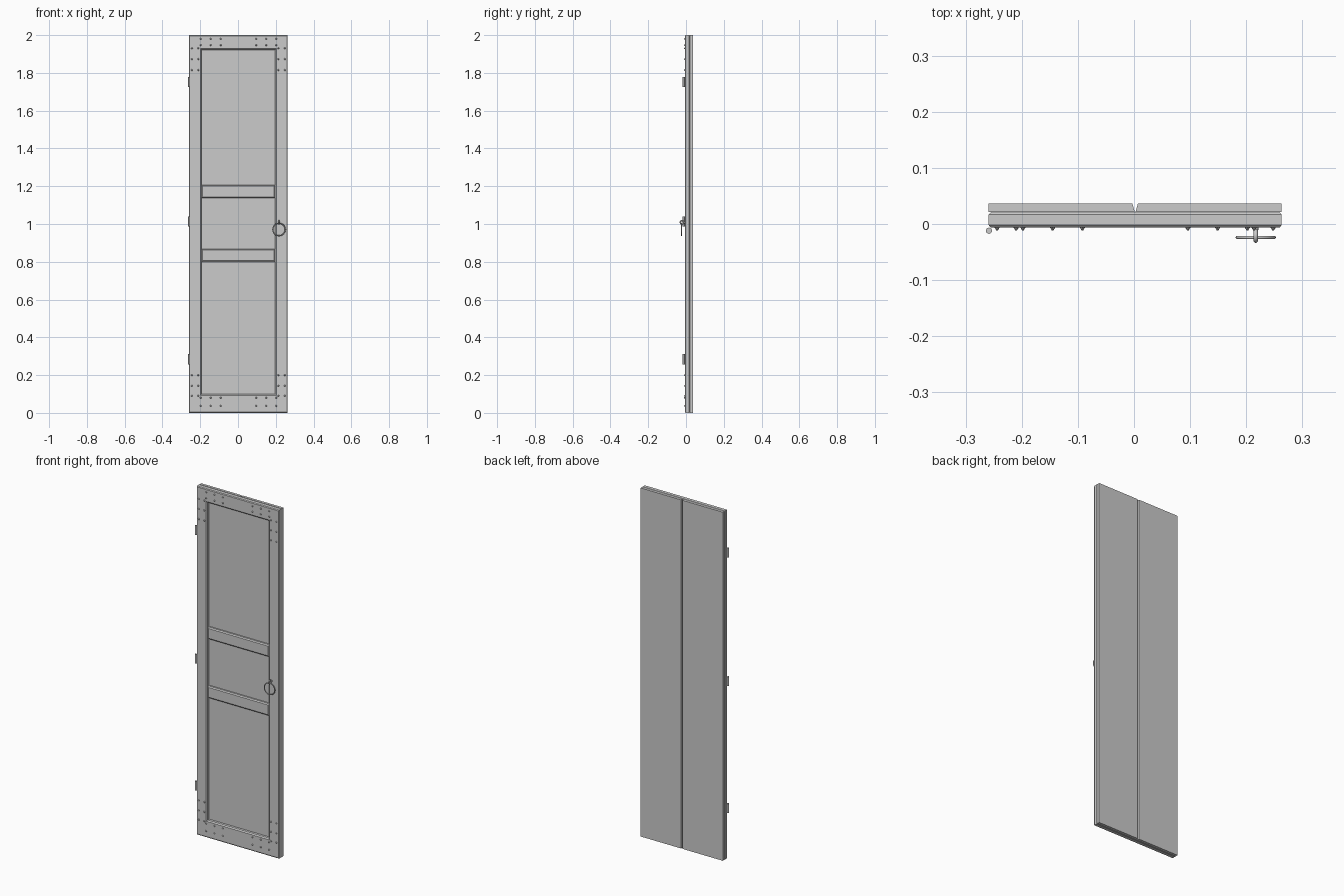
import bpy, bmesh
from math import pi
from mathutils import Matrix

cube = bpy.data.objects.get("Cube")
if cube:
    bpy.data.objects.remove(cube)

# Single grey colour
GREY = (0.6, 0.6, 0.6, 1)
grey = bpy.data.materials.new("plain grey")
grey.use_nodes = True
grey.diffuse_color = GREY
grey.node_tree.nodes["Principled BSDF"].inputs["Base Color"].default_value = GREY

MID = 0.002          # centre line of the door
HALF = 0.261         # half the door width
FRONT = -0.006       # front face of the frame
TURN = Matrix.Rotation(pi / 2, 4, 'X')


def finish(bm, name, smooth=False):
    bmesh.ops.recalc_face_normals(bm, faces=bm.faces)
    mesh = bpy.data.meshes.new(name)
    bm.to_mesh(mesh)
    bm.free()
    mesh.materials.append(grey)
    obj = bpy.data.objects.new(name, mesh)
    bpy.context.collection.objects.link(obj)
    if smooth:
        mesh.polygons.foreach_set("use_smooth", [True] * len(mesh.polygons))
    return obj


def stepped_panel(name, loops):
    """Rectangular rings (half width, bottom, top, y) joined in order, ends capped."""
    bm = bmesh.new()
    rings = []
    for w, low, high, y in loops:
        corners = ((-w, low), (w, low), (w, high), (-w, high))
        rings.append([bm.verts.new((MID + x, y, z)) for x, z in corners])
    for a, b in zip(rings, rings[1:]):
        for i in range(4):
            j = (i + 1) % 4
            bm.faces.new((a[i], a[j], b[j], b[i]))
    bm.faces.new(rings[0])
    bm.faces.new(rings[-1])
    return finish(bm, name)


def torus(name, centre, major, minor, axis):
    bpy.ops.mesh.primitive_torus_add(location=centre, major_radius=major, minor_radius=minor,
                                     major_segments=32, minor_segments=10,
                                     rotation=(pi / 2, 0, 0) if axis == 'Y' else (0, pi / 2, 0))
    obj = bpy.context.object
    obj.name = name
    obj.data.materials.append(grey)
    bpy.ops.object.shade_smooth()


# Frame with chamfered outer edges and a recessed centre panel
stepped_panel("door_frame", [
    (HALF - 0.004, 0.004, 1.996, 0.021),
    (HALF, 0, 2, 0.017),
    (HALF, 0, 2, -0.002),
    (HALF - 0.003, 0.005, 1.996, FRONT),
    (0.201, 0.093, 1.928, FRONT),
    (0.195, 0.099, 1.922, 0),
    (0.195, 0.099, 1.922, 0.014),
])

# Two crossbars in the recess
for label, low, high in (("lower", 0.8, 0.868), ("upper", 1.138, 1.206)):
    stepped_panel(label + "_crossbar", [
        (0.195, low, high, 0.015),
        (0.195, low, high, 0.004),
        (0.189, low + 0.006, high - 0.006, -0.001),
    ])

# Back planks separated by a V groove
for side, label in ((-1, "right"), (1, "left")):
    bm = bmesh.new()
    outline = ((0.0005, 0.021), (0.005, 0.0366), (HALF, 0.0366), (HALF, 0.021))
    base = bm.faces.new([bm.verts.new((MID + side * x, y, 0)) for x, y in outline])
    top = bmesh.ops.extrude_face_region(bm, geom=[base])["geom"]
    bmesh.ops.translate(bm, vec=(0, 0, 2), verts=[v for v in top if isinstance(v, bmesh.types.BMVert)])
    finish(bm, label + "_back_plank")

# Rivets at the four corners
spots = [(x, z) for x in (0.094, 0.147, 0.2) for z in (0.037, 0.08, 1.947, 1.98)]
spots += [(x, z) for x in (0.212, 0.246) for z in (0.09, 0.143, 0.2, 1.815, 1.873, 1.93)]
bm = bmesh.new()
for x, z in spots:
    for side in (-1, 1):
        place = Matrix.Translation((MID + side * x, FRONT - 0.0025, z)) @ TURN
        bmesh.ops.create_cone(bm, cap_ends=True, segments=8, radius1=0.005, radius2=0.0015,
                              depth=0.006, matrix=place)
finish(bm, "corner_rivets")

# Hinge barrels on the right edge
for label, z in (("lower", 0.284), ("middle", 1.012), ("upper", 1.751)):
    bm = bmesh.new()
    bmesh.ops.create_cone(bm, cap_ends=True, segments=16, radius1=0.0055, radius2=0.0055,
                          depth=0.053, matrix=Matrix.Translation((-0.2585, -0.012, z)))
    hinge = finish(bm, label + "_hinge", smooth=True)
    bpy.ops.object.select_all(action='DESELECT')
    hinge.select_set(True)
    bpy.context.view_layer.objects.active = hinge
    bpy.ops.object.shade_smooth_by_angle()

# Pull ring hanging from an eyelet on a short stem
torus("pull_ring", (0.217, -0.024, 0.971), 0.033, 0.003, 'Y')
torus("ring_eyelet", (0.217, -0.021, 1.009), 0.009, 0.0038, 'X')
bm = bmesh.new()
bmesh.ops.create_cone(bm, cap_ends=True, segments=12, radius1=0.006, radius2=0.004,
                      depth=0.01, matrix=Matrix.Translation((0.217, -0.008, 1.009)) @ TURN)
finish(bm, "eyelet_stem")
